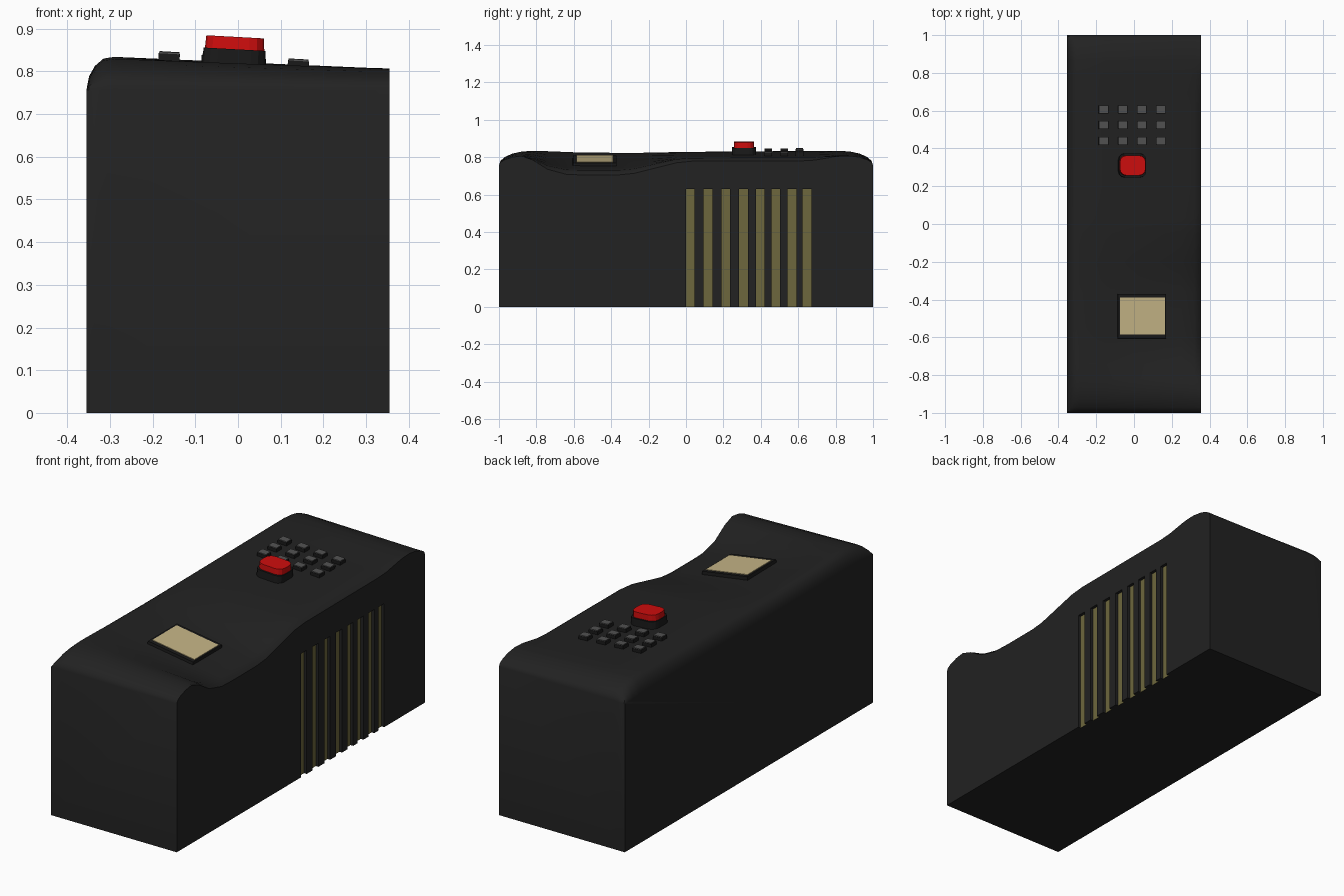
import bpy, bmesh, math
from mathutils import Matrix

if "Cube" in bpy.data.objects:
    bpy.data.objects.remove(bpy.data.objects["Cube"])


def material(name, rgb):
    m = bpy.data.materials.new(name)
    m.diffuse_color = (*rgb, 1)
    m.use_nodes = True
    m.node_tree.nodes["Principled BSDF"].inputs["Base Color"].default_value = m.diffuse_color
    return m


BLACK = material("black_plastic", (0.016, 0.016, 0.016))
TRIM = material("dark_trim", (0.010, 0.010, 0.010))
GREY = material("grey_keys", (0.085, 0.085, 0.085))
RED = material("red_button", (0.62, 0.004, 0.004))
CREAM = material("cream_screen", (0.56, 0.46, 0.24))
OLIVE = material("olive_grille", (0.155, 0.135, 0.047))


def interp(pts, v):
    """Piecewise linear profile, clamped at both ends."""
    if v <= pts[0][0]:
        return pts[0][1]
    for (a, p), (b, q) in zip(pts, pts[1:]):
        if v <= b:
            return p + (q - p) * (v - a) / (b - a)
    return pts[-1][1]


# Profiles of the sculpted top
HX, HY, RIM = 0.355, 1.0, 0.757
LEFT = [(-0.8, 0.834), (-0.6, 0.826), (-0.3, 0.822), (0, 0.828), (0.8, 0.834)]
RIGHT = [(-0.88, 0.81), (-0.82, 0.785), (-0.74, 0.735), (-0.64, 0.708), (-0.56, 0.705),
         (-0.36, 0.705), (-0.28, 0.713), (-0.05, 0.77), (0.03, 0.778), (0.62, 0.78),
         (0.69, 0.784), (0.8, 0.803), (0.87, 0.81)]
LIP = [(-0.88, 0), (-0.7, 0.025), (-0.3, 0.025), (0, 0.018), (0.65, 0.018), (0.85, 0)]
END = [(0, 0), (0.008, 0.3), (0.03, 0.55), (0.07, 0.8), (0.12, 0.94), (0.18, 1)]
SIDE = [(-0.355, 0), (-0.349, 0.38), (-0.335, 0.7), (-0.315, 0.93), (-0.29, 1)]


def top_z(x, y):
    left, right, lip = interp(LEFT, y), interp(RIGHT, y), interp(LIP, y)
    t = (x + 0.29) / 0.61
    z = left + (right + lip - left) * min(t, 1)
    if x > 0.32:
        z -= (z - right) * ((x - 0.32) / 0.035) ** 1.5
    return RIM + (z - RIM) * interp(END, HY - abs(y)) * interp(SIDE, x)


def finish(bm, name, mats):
    bmesh.ops.recalc_face_normals(bm, faces=bm.faces)
    me = bpy.data.meshes.new(name)
    bm.to_mesh(me)
    bm.free()
    for m in mats:
        me.materials.append(m)
    ob = bpy.data.objects.new(name, me)
    bpy.context.collection.objects.link(ob)
    return ob


# Body: height grid on top, flat sides and bottom
xs = [p[0] for p in SIDE] + [-0.15, 0, 0.15, 0.25, 0.32, 0.34, 0.355]
ys = sorted({round(s * (HY - d), 3) for d, _ in END for s in (-1, 1)}
            | {round(y, 3) for y, _ in RIGHT} | {-0.6, -0.2, 0.2, 0.4})
bm = bmesh.new()
grid = [[bm.verts.new((x, y, top_z(x, y))) for x in xs] for y in ys]
for r0, r1 in zip(grid, grid[1:]):
    for i in range(len(xs) - 1):
        bm.faces.new((r0[i], r0[i + 1], r1[i + 1], r1[i]))
c00, c10, c11, c01 = [bm.verts.new((sx * HX, sy * HY, 0))
                      for sx, sy in ((-1, -1), (1, -1), (1, 1), (-1, 1))]
bm.faces.new((c00, c10, c11, c01))
bm.faces.new([c00, c10] + grid[0][::-1])
bm.faces.new([c01, c11] + grid[-1][::-1])
bm.faces.new([c00, c01] + [r[0] for r in reversed(grid)])
bm.faces.new([c10, c11] + [r[-1] for r in reversed(grid)])
body = finish(bm, "body", [BLACK, OLIVE])

# Grille slots cut into the right side, olive at the back of each slot
bm = bmesh.new()
DEPTH = 0.015
for y in (0, 0.095, 0.19, 0.285, 0.375, 0.457, 0.545, 0.625):
    mat = Matrix.Translation((HX, y + 0.0225, 0.31)) @ Matrix.Diagonal((2 * DEPTH, 0.047, 0.64, 1))
    bmesh.ops.create_cube(bm, size=1, matrix=mat)
for f in bm.faces:
    f.material_index = int(f.calc_center_median().x < HX - DEPTH * 0.9)
cutter = finish(bm, "slot_cutter", [BLACK, OLIVE])
cutter.hide_render = True
mod = body.modifiers.new("slots", 'BOOLEAN')
mod.operation, mod.solver, mod.object = 'DIFFERENCE', 'EXACT', cutter
bpy.context.view_layer.objects.active = body
body.select_set(True)
bpy.ops.object.modifier_apply(modifier="slots")
bpy.data.objects.remove(cutter, do_unlink=True)
bpy.ops.object.shade_smooth_by_angle(angle=math.radians(35))


def block(name, x, y, sx, sy, low, high, mat, corner=0.0, taper=1.0):
    """Block following the tilt of the top; low and high are measured from it."""
    slope = (top_z(x + 0.05, y) - top_z(x - 0.05, y)) / 0.1
    bm = bmesh.new()
    bmesh.ops.create_cube(bm, size=1)
    bmesh.ops.scale(bm, vec=(sx, sy, high - low), verts=bm.verts)
    if corner:
        upright = [e for e in bm.edges if abs(e.verts[0].co.z - e.verts[1].co.z) > 1e-4]
        bmesh.ops.bevel(bm, geom=upright, offset=corner, segments=3, profile=0.5, affect='EDGES')
    for v in bm.verts:
        if v.co.z > 0:
            v.co.x *= taper
            v.co.y *= taper
        v.co.z += (low + high) / 2
    bmesh.ops.transform(bm, verts=bm.verts, matrix=Matrix.Translation((x, y, top_z(x, y)))
                        @ Matrix.Rotation(-math.atan(slope), 4, 'Y'))
    return finish(bm, name, [mat])


# Screen in its frame
block("screen_frame", 0.04, -0.488, 0.265, 0.24, -0.03, 0.016, TRIM, taper=0.97)
block("screen", 0.042, -0.487, 0.24, 0.195, 0.013, 0.019, CREAM)

# Red button on its base
block("button_base", -0.01, 0.31, 0.15, 0.13, -0.02, 0.037, TRIM, 0.035, 0.97)
block("red_button", -0.01, 0.31, 0.14, 0.108, 0.03, 0.066, RED, 0.035, 0.97)

# Keypad
for r, y in enumerate((0.44, 0.525, 0.607)):
    for c in range(4):
        block(f"key_{r}_{c}", -0.162 + 0.101 * c, y, 0.05, 0.042, -0.01, 0.017, TRIM)
        block(f"key_cap_{r}_{c}", -0.162 + 0.101 * c, y, 0.047, 0.039, 0.016, 0.021, GREY)
